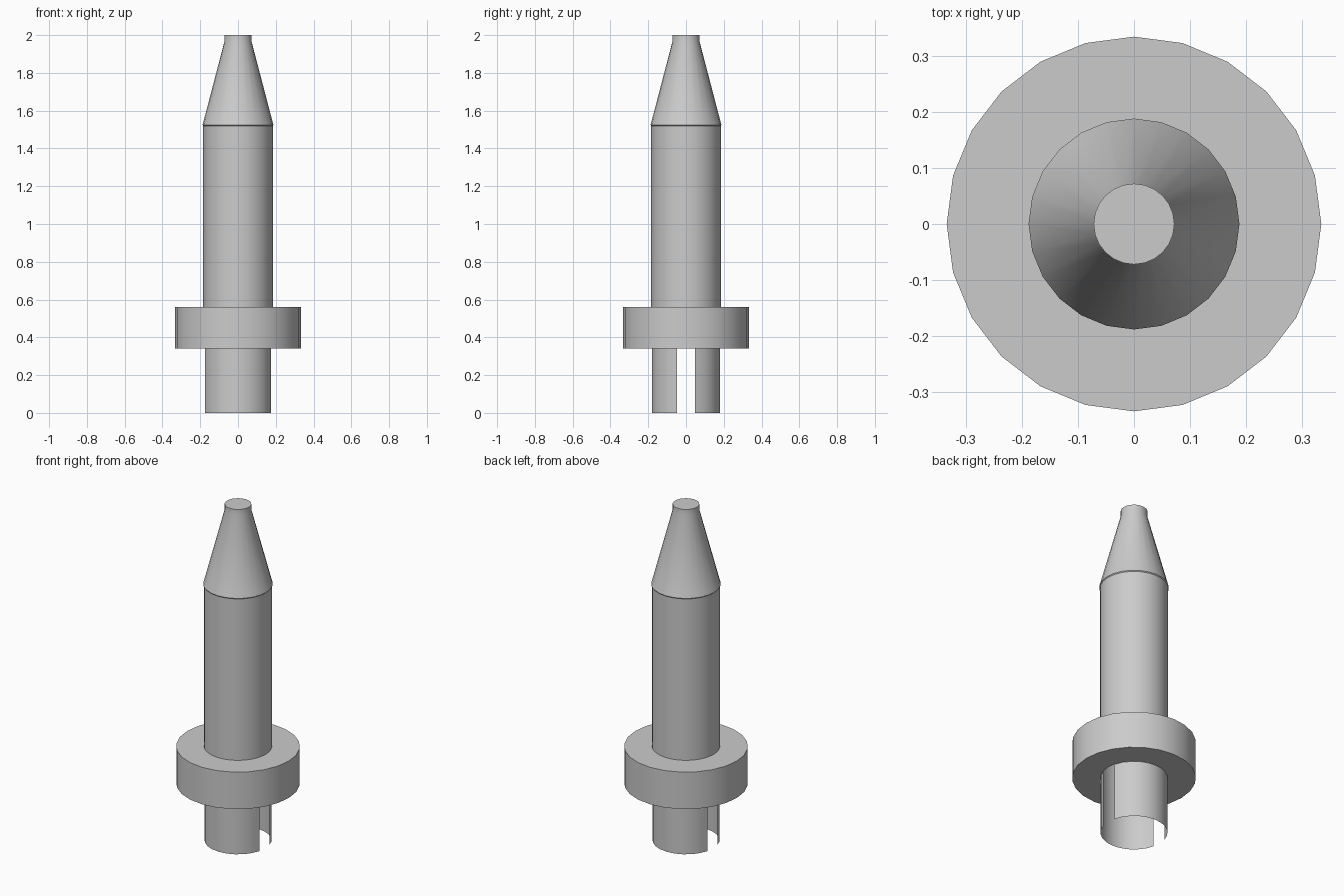
import bpy, bmesh, math

if "Cube" in bpy.data.objects:
    bpy.data.objects.remove(bpy.data.objects["Cube"])

SIDES = 24


def lathe(name, profile, cap_end=False, closed=False, keep=lambda i: True):
    """Revolve (radius, z) points about z; keep(i) picks which wedges exist."""
    bm = bmesh.new()
    rings = []
    for r, z in profile:
        rings.append([bm.verts.new((r * math.cos(math.tau * i / SIDES),
                                    r * math.sin(math.tau * i / SIDES), z))
                      for i in range(SIDES)])
    pairs = list(zip(rings, rings[1:]))
    if closed:
        pairs.append((rings[-1], rings[0]))
    for a, b in pairs:
        for i in range(SIDES):
            if keep(i):
                j = (i + 1) % SIDES
                bm.faces.new((a[i], a[j], b[j], b[i]))
    if cap_end:
        bm.faces.new(rings[-1])
    bmesh.ops.delete(bm, geom=[v for v in bm.verts if not v.link_faces], context='VERTS')
    mesh = bpy.data.meshes.new(name)
    bm.to_mesh(mesh)
    bm.free()
    obj = bpy.data.objects.new(name, mesh)
    bpy.context.collection.objects.link(obj)
    bpy.ops.object.select_all(action='DESELECT')
    obj.select_set(True)
    bpy.context.view_layer.objects.active = obj
    bpy.ops.object.shade_smooth_by_angle(angle=math.radians(30))
    return obj


# Thin open sleeve with a slot on the left and right sides
slots = {SIDES - 1, 0, SIDES // 2 - 1, SIDES // 2}
lathe("slotted_sleeve", [(0.181, 0), (0.181, 0.34)], keep=lambda i: i not in slots)

# Collar ring
lathe("collar", [(0.182, 0.34), (0.334, 0.34), (0.334, 0.56), (0.182, 0.56)], closed=True)

# Straight shaft
lathe("shaft", [(0.184, 0.56), (0.184, 1.52), (0.188, 1.525)])

# Tapered nose with a short flat-ended tip
lathe("nose", [(0.188, 1.525), (0.186, 1.53), (0.072, 1.965), (0.072, 2.0)], cap_end=True)
